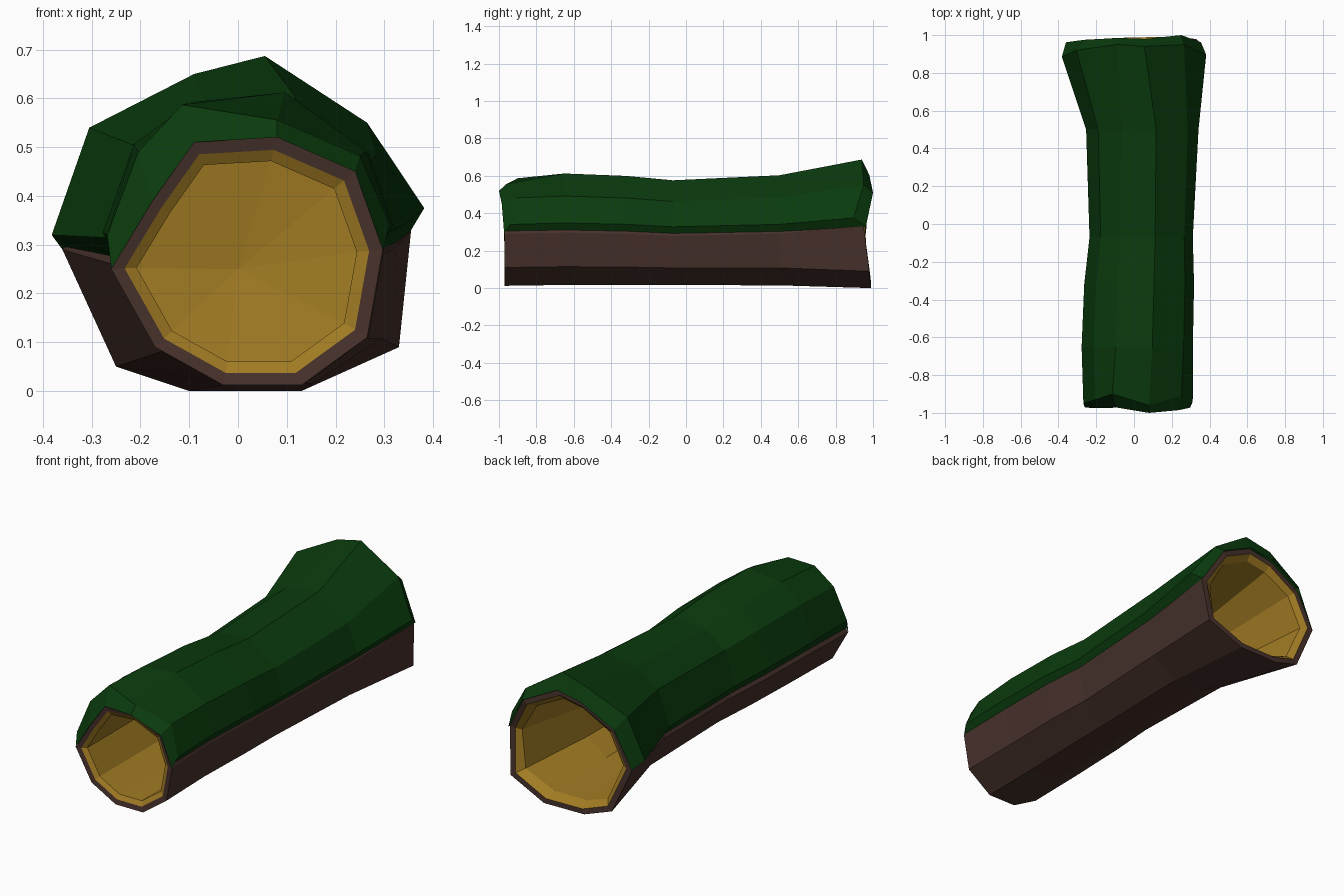
import bpy, bmesh

if "Cube" in bpy.data.objects:
    bpy.data.objects.remove(bpy.data.objects["Cube"])

def material(name, rgb):
    m = bpy.data.materials.new(name)
    m.diffuse_color = (*rgb, 1)
    m.use_nodes = True
    m.node_tree.nodes["Principled BSDF"].inputs["Base Color"].default_value = m.diffuse_color
    return m

bark_mat = material("bark", (0.063, 0.031, 0.024))
wood_mat = material("wood", (0.36, 0.2, 0.017))
moss_mat = material("moss", (0.003, 0.043, 0.004))

def loft(name, rings, mat, closed=True, tip=None):
    """Skin a run of equal-length point rings; tip closes the last ring with a fan."""
    bm = bmesh.new()
    vs = [[bm.verts.new(p) for p in r] for r in rings]
    n = len(rings[0])
    for a, b in zip(vs, vs[1:]):
        for i in range(n if closed else n - 1):
            j = (i + 1) % n
            bm.faces.new((a[i], a[j], b[j], b[i]))
    if tip:
        t = bm.verts.new(tip)
        for i in range(n):
            bm.faces.new((vs[-1][i], vs[-1][(i + 1) % n], t))
    bmesh.ops.recalc_face_normals(bm, faces=bm.faces)
    if tip:  # cavities face inwards, towards the open end
        cap = bm.faces[:][-1]
        cap.normal_update()
        if cap.normal.y * (rings[0][0][1] - tip[1]) < 0:
            bmesh.ops.reverse_faces(bm, faces=bm.faces)
    me = bpy.data.meshes.new(name)
    bm.to_mesh(me)
    bm.free()
    me.materials.append(mat)
    ob = bpy.data.objects.new(name, me)
    bpy.context.collection.objects.link(ob)
    return ob

def blend(a, b, t):
    return [(p[0] + (q[0] - p[0]) * t, p[1] + (q[1] - p[1]) * t) for p, q in zip(a, b)]

def scaled(pts, s, c):
    return [(c[0] + (x - c[0]) * s, c[1] + (z - c[1]) * s) for x, z in pts]

def at(pts, y):
    ys = y if isinstance(y, (list, tuple)) else [y] * len(pts)
    return [(x, yy, z) for (x, z), yy in zip(pts, ys)]

# Bark cross-sections (x, z) at both ends, left side over the top and round
front = [(-.26, .25), (-.175, .39), (-.09, .51), (.08, .52), (.24, .45),
         (.297, .29), (.265, .11), (.13, .012), (-.03, .012), (-.17, .09)]
back = [(-.36, .29), (-.265, .48), (-.08, .58), (.06, .605), (.25, .51),
        (.355, .33), (.33, .09), (.13, .0), (-.10, .0), (-.25, .05)]
FC, BC = (.015, .265), (0, .29)
back_y = [.96, .96, .97, .97, .99, .95, .98, .99, .985, .97]

# Stations: y, blend towards back end, width scale, height scale, sideways shift
stations = [(-.65, .03, .98, 1.0, 0), (-.32, .02, .97, .98, .01),
            (-.07, .03, .91, .94, .022), (.5, .18, .95, .965, .03)]

def body(a, b):
    return [at([(x * sx + dx, .005 + z * sz) for x, z in blend(a, b, t)], y)
            for y, t, sx, sz, dx in stations]

# Bark: outer skin plus the thin end rims
loft("bark",
     [at(scaled(front, .9, FC), -.965), at(front, -.97)] + body(front, back)
     + [at(back, back_y), at(scaled(back, .91, BC), back_y)], bark_mat)

# Hollow ends: wood rim, tapering wall and uneven blind cap
loft("front_hollow",
     [at(scaled(front, .9, FC), -.965), at(scaled(front, .81, FC), -.95),
      at(scaled(front, .82, FC), -.28)], wood_mat, tip=(0, -.25, .25))
loft("back_hollow",
     [at(scaled(back, .91, BC), back_y), at(scaled(back, .82, BC), .94),
      at(scaled(front, .82, FC), .5), at(scaled(front, .80, FC), .28)],
     wood_mat, tip=(0, .25, .27))

# Moss: blanket over the upper half, its edges tucked onto the bark
moss_crest = [(-.25, .27), (-.268, .32), (-.205, .49), (-.115, .587), (.08, .556),
              (.25, .482), (.311, .34), (.292, .305)]
moss_front = [(-.25, .27), (-.28, .32), (-.215, .50), (-.10, .585), (.10, .605),
              (.268, .485), (.316, .342), (.295, .305)]
moss_back = [(-.352, .295), (-.382, .32), (-.305, .54), (-.09, .65), (.055, .687),
             (.265, .55), (.382, .375), (.352, .325)]
lip_f = [front[0]] + front[:6] + [front[5]]
lip_b = [back[0]] + back[:6] + [back[5]]
loft("moss",
     [at(lip_f, [-.972, -.972, -.975, -.972, -1.0, -.985, -.972, -.972]),
      at(moss_crest, [-.97, -.95, -.93, -.90, -.96, -.91, -.94, -.97])]
     + body(moss_front, moss_back)
     + [at(moss_back, [.95, .885, .92, .95, .94, .95, .895, .94]),
        at(lip_b, [.962, .962, .975, .985, .98, 1.0, .962, .955])],
     moss_mat, closed=False)
